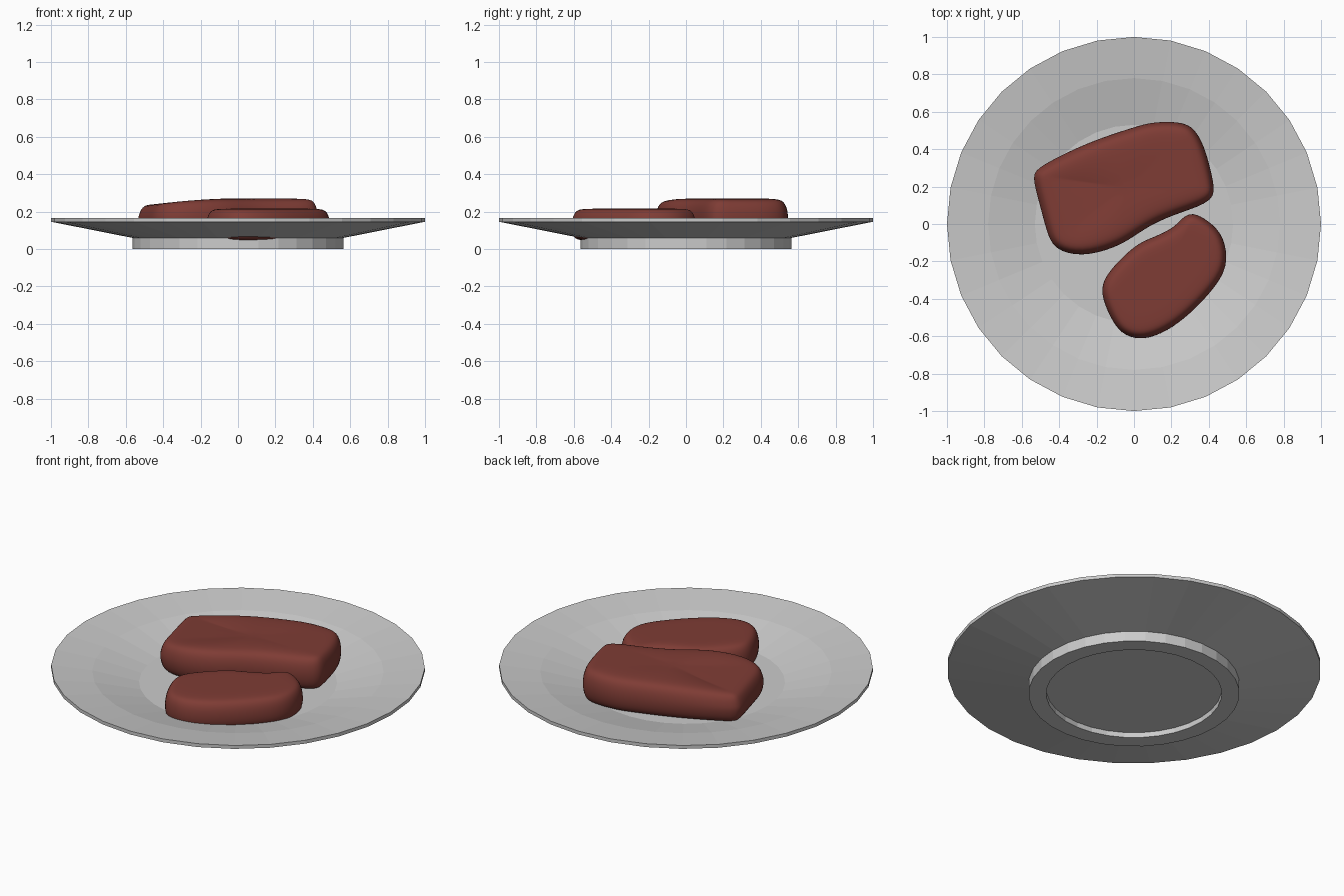
import bpy, bmesh, math
from mathutils import Vector

if "Cube" in bpy.data.objects:
    bpy.data.objects.remove(bpy.data.objects["Cube"])


def material(name, rgb):
    m = bpy.data.materials.new(name)
    m.diffuse_color = (*rgb, 1)
    m.use_nodes = True
    m.node_tree.nodes["Principled BSDF"].inputs["Base Color"].default_value = m.diffuse_color
    return m


def make_object(name, bm, mat):
    bmesh.ops.recalc_face_normals(bm, faces=bm.faces)
    mesh = bpy.data.meshes.new(name)
    bm.to_mesh(mesh)
    bm.free()
    mesh.materials.append(mat)
    ob = bpy.data.objects.new(name, mesh)
    bpy.context.collection.objects.link(ob)
    return ob


def skin(bm, rings):
    """Bridge closed rings of equal length and fan-close both ends."""
    loops = [[bm.verts.new(p) for p in r] for r in rings]
    n = len(loops[0])
    for a, b in zip(loops, loops[1:]):
        for i in range(n):
            j = (i + 1) % n
            bm.faces.new((a[i], a[j], b[j], b[i]))
    for loop in (loops[0], loops[-1]):
        c = bm.verts.new(sum((v.co for v in loop), Vector()) / n)
        for i in range(n):
            bm.faces.new((loop[i], loop[(i + 1) % n], c))


ceramic = material("pale grey ceramic", (0.60, 0.60, 0.60))
meat = material("red brown meat", (0.21, 0.045, 0.035))

# Plate: lathed profile from the recess under the foot to the well on top
profile = [(0.47, 0.03), (0.47, 0.0), (0.565, 0.0), (0.565, 0.06),
           (1.0, 0.146), (1.0, 0.166), (0.78, 0.136), (0.53, 0.075)]
SIDES = 32
bm = bmesh.new()
skin(bm, [[(r * math.cos(2 * math.pi * i / SIDES), r * math.sin(2 * math.pi * i / SIDES), z)
           for i in range(SIDES)] for r, z in profile])
make_object("plate", bm, ceramic)


def slab(name, outline, layers, height_rule):
    """Rounded slab: the outline inset by each layer's distance at its height."""
    pts = [Vector((x, y, 0)) for x, y in outline]
    n = len(pts)
    centre = sum(pts, Vector()) / n
    normals = []
    for i in range(n):
        t = (pts[(i + 1) % n] - pts[i - 1]).normalized()
        normals.append(Vector((t.y, -t.x, 0)))
    rings = []
    for inset, z in layers:
        ring = []
        for p, nor in zip(pts, normals):
            q = p - nor * inset
            ring.append(Vector((q.x, q.y, z + height_rule(q.x, q.y, z))))
        rings.append(ring)
    # inner rings keep the top and bottom flat
    def shrink(ring):
        return [Vector((*(centre.xy + (p.xy - centre.xy) * 0.55), p.z)) for p in ring]
    rings = [shrink(rings[0])] + rings + [shrink(rings[-1])]
    bm = bmesh.new()
    skin(bm, rings)
    ob = make_object(name, bm, meat)
    ob.modifiers.new("rounding", 'SUBSURF').levels = 2
    ob.modifiers["rounding"].render_levels = 2
    for f in ob.data.polygons:
        f.use_smooth = True
    return ob


# Large piece: thinner at its left end and along its front edge
large = [(-0.55, 0.26), (-0.51, 0.31), (-0.25, 0.44), (0.0, 0.52), (0.1, 0.55),
         (0.28, 0.55), (0.34, 0.49), (0.385, 0.40), (0.43, 0.22), (0.435, 0.12),
         (0.25, 0.06), (0.1, 0.0), (0.0, -0.07), (-0.1, -0.13), (-0.28, -0.18),
         (-0.43, -0.14), (-0.47, -0.04), (-0.51, 0.12)][::-1]
slab("large_meat_piece", large,
     [(0.06, 0.07), (0.015, 0.085), (0.0, 0.15), (0.005, 0.21), (0.025, 0.257), (0.07, 0.27)],
     lambda x, y, z: -max(0, -0.2 - x) * 0.1 if z > 0.2 else 0)

# Small piece: its front edge sinks a little through the plate
small = [(-0.175, -0.3), (-0.175, -0.4), (-0.11, -0.54), (-0.05, -0.6), (0.05, -0.625),
         (0.18, -0.575), (0.3, -0.485), (0.42, -0.36), (0.51, -0.23), (0.485, -0.06),
         (0.4, 0.02), (0.31, 0.07), (0.25, 0.03), (0.21, -0.02), (0.1, -0.07),
         (0.02, -0.1), (-0.08, -0.19)]
slab("small_meat_piece", small,
     [(0.06, 0.045), (0.015, 0.055), (0.0, 0.1), (0.005, 0.165), (0.025, 0.205), (0.06, 0.216)],
     lambda x, y, z: 0)
